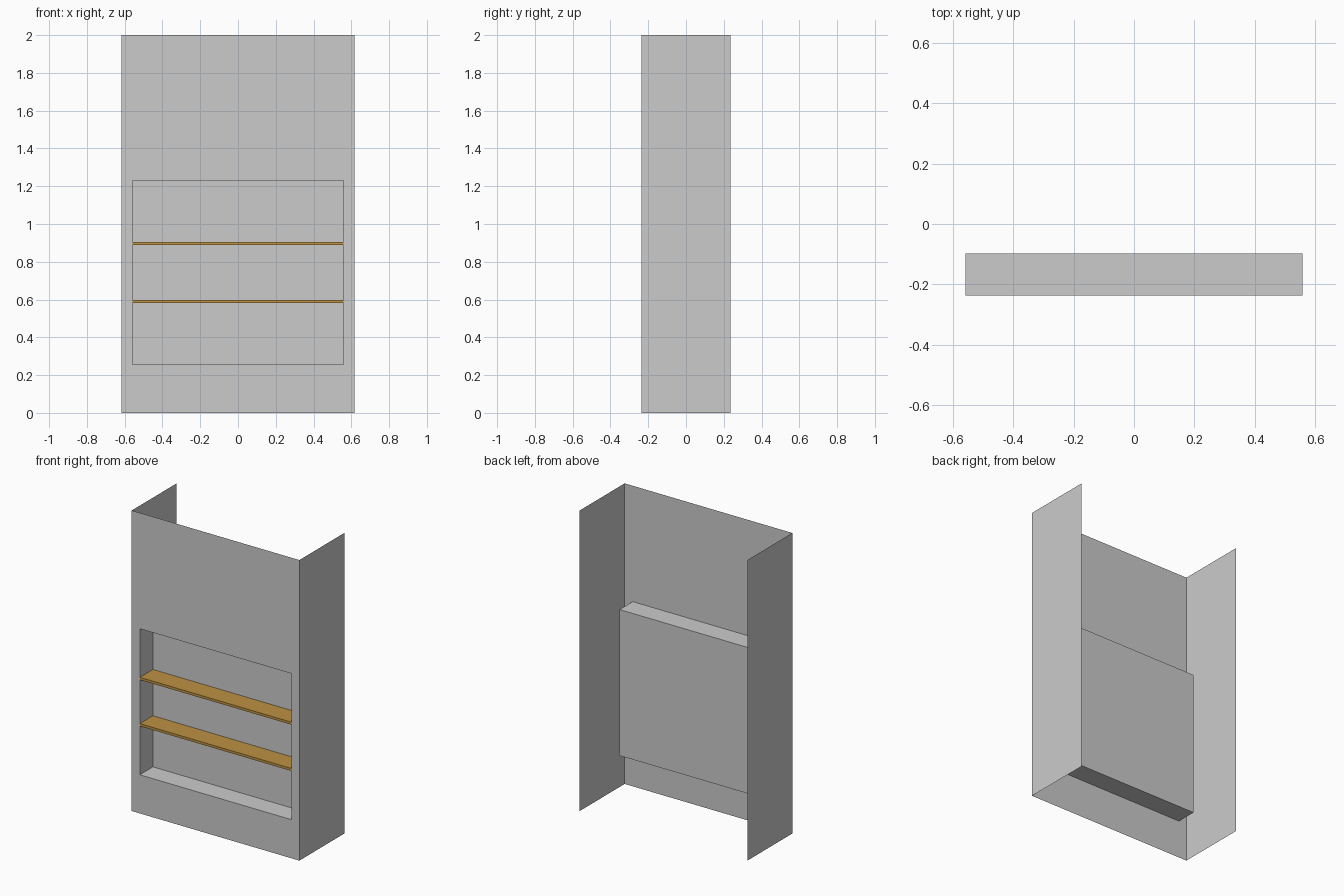
import bpy, bmesh

if "Cube" in bpy.data.objects:
    bpy.data.objects.remove(bpy.data.objects["Cube"])

W, D, H = 0.617, 0.236, 2.0            # half width, half depth, height
NX, NB, NZ0, NZ1 = 0.558, -0.098, 0.257, 1.229   # niche half width, back, bottom, top


def material(name, rgb):
    m = bpy.data.materials.new(name)
    m.diffuse_color = (*rgb, 1)
    m.use_nodes = True
    m.node_tree.nodes["Principled BSDF"].inputs["Base Color"].default_value = m.diffuse_color
    return m


grey = material("grey_plaster", (0.6, 0.6, 0.6))
wood = material("golden_wood", (0.51, 0.287, 0.056))


def finish(name, bm, mat):
    me = bpy.data.meshes.new(name)
    bm.to_mesh(me)
    bm.free()
    me.materials.append(mat)
    ob = bpy.data.objects.new(name, me)
    bpy.context.collection.objects.link(ob)
    return ob


def sheet(name, quads, mat):
    bm = bmesh.new()
    for q in quads:
        bm.faces.new([bm.verts.new(p) for p in q])
    bmesh.ops.remove_doubles(bm, verts=bm.verts, dist=1e-5)
    return finish(name, bm, mat)


def rect(x, z, y):
    return [(-x, y, z[0]), (x, y, z[0]), (x, y, z[1]), (-x, y, z[1])]


# front wall: a ring of four quads around the niche opening
outer, inner = rect(W, (0, H), -D), rect(NX, (NZ0, NZ1), -D)
sheet("front_wall", [(outer[i], outer[(i + 1) % 4], inner[(i + 1) % 4], inner[i])
                     for i in range(4)], grey)

# recessed niche: four reveals and a back panel
back = rect(NX, (NZ0, NZ1), NB)
sheet("niche", [(inner[i], inner[(i + 1) % 4], back[(i + 1) % 4], back[i])
                for i in range(4)] + [back], grey)

# side walls
for s, side in ((-1, "left"), (1, "right")):
    q = [(s * W, -D, 0), (s * W, D, 0), (s * W, D, H), (s * W, -D, H)]
    sheet(side + "_wall", [q if s > 0 else q[::-1]], grey)

# wooden shelves spanning the niche
for name, z in (("lower_shelf", 0.589), ("upper_shelf", 0.897)):
    bm = bmesh.new()
    bmesh.ops.create_cube(bm, size=1)
    bmesh.ops.scale(bm, vec=(2 * NX - 0.001, NB + D - 0.001, 0.017), verts=bm.verts)
    bmesh.ops.translate(bm, vec=(0, (NB - D) / 2, z), verts=bm.verts)
    finish(name, bm, wood)
